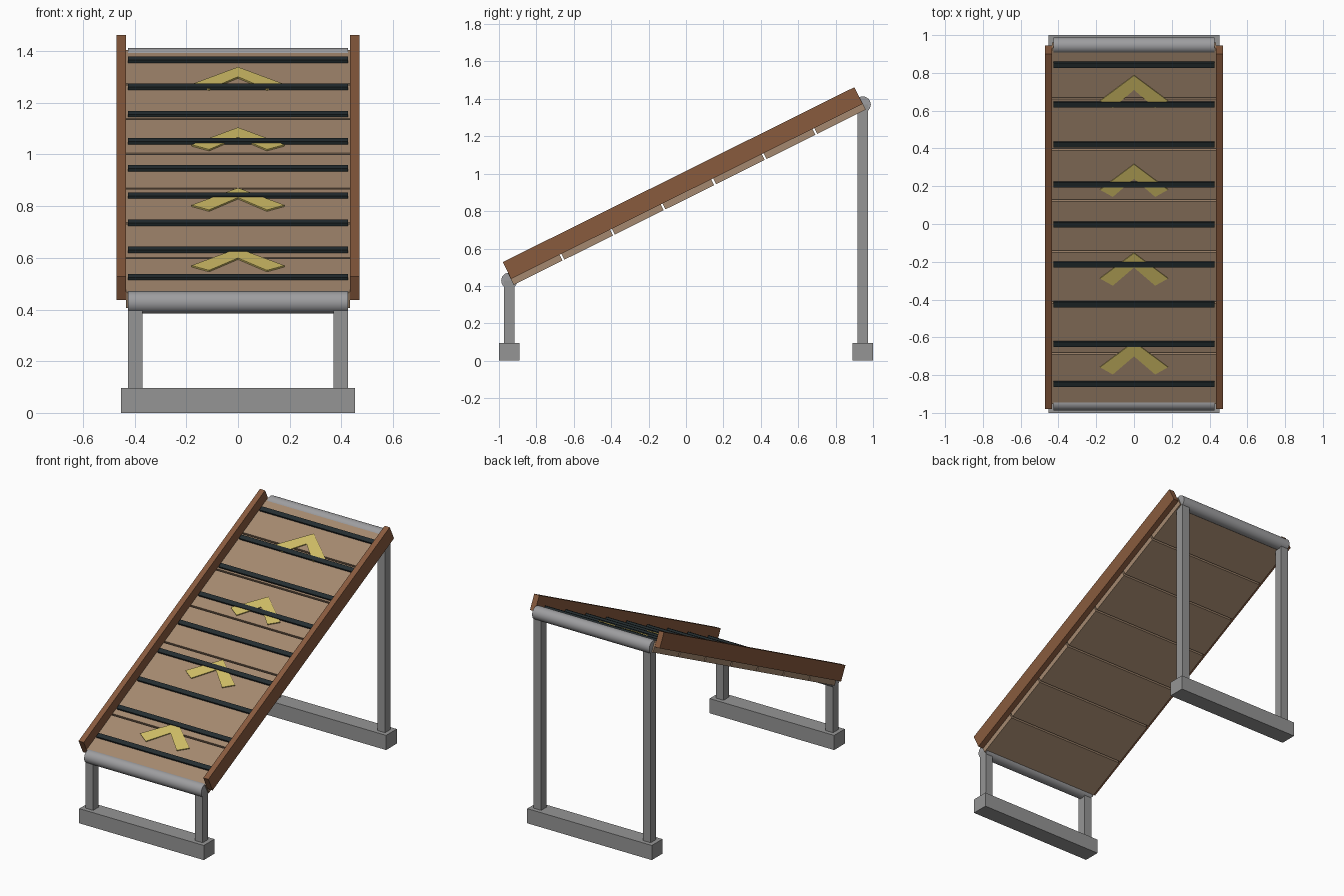
import bpy, bmesh, math
from mathutils import Matrix, Vector

if "Cube" in bpy.data.objects:
    bpy.data.objects.remove(bpy.data.objects["Cube"])


def mat(name, r, g, b):
    m = bpy.data.materials.new(name)
    m.diffuse_color = (r, g, b, 1)
    m.use_nodes = True
    m.node_tree.nodes["Principled BSDF"].inputs["Base Color"].default_value = m.diffuse_color
    return m


RAIL = mat("dark wood", 0.25, 0.105, 0.048)
DECK = mat("light wood", 0.375, 0.25, 0.16)
STEEL = mat("grey steel", 0.30, 0.30, 0.30)
ROLLER = mat("pale steel", 0.34, 0.34, 0.35)
GRIP = mat("black rubber", 0.018, 0.027, 0.030)
PAINT = mat("yellow paint", 0.62, 0.50, 0.13)

# Slope frame: local y runs up the ramp, local z is normal to it
SLOPE = Matrix.Translation((0, -0.0175, 0.95)) @ Matrix.Rotation(math.radians(26.45), 4, 'X')
FLAT = Matrix.Identity(4)


def add(name, bm, material, frame):
    bmesh.ops.recalc_face_normals(bm, faces=bm.faces)
    me = bpy.data.meshes.new(name)
    bm.to_mesh(me)
    bm.free()
    me.materials.append(material)
    ob = bpy.data.objects.new(name, me)
    ob.matrix_world = frame
    bpy.context.collection.objects.link(ob)
    return ob


def box(name, x, y, z, material, frame=FLAT):
    """Box from three (min, max) ranges."""
    bm = bmesh.new()
    bmesh.ops.create_cube(bm, size=1)
    for v in bm.verts:
        v.co = Vector([(a + b) / 2 + c * (b - a) for c, (a, b) in zip(v.co, (x, y, z))])
    return add(name, bm, material, frame)


def mirrored(lo, hi, s):
    return tuple(sorted((lo * s, hi * s)))


# Ramp deck of seven planks
PITCH, GAP = 0.302, 0.011
for i in range(7):
    c = (i - 3) * PITCH
    h = (PITCH - GAP) / 2
    box("deck_plank", (-0.434, 0.434), (c - h, c + h), (-0.085, -0.016), DECK, SLOPE)

# Side rails
for s in (-1, 1):
    box("side_rail", mirrored(0.434, 0.471, s), (-1.05, 1.05), (-0.05, 0.05), RAIL, SLOPE)

# Grip battens across the deck
for i in range(9):
    c = 0.012 + (i - 4) * 0.236
    box("grip_batten", (-0.425, 0.425), (c - 0.015, c + 0.015), (-0.017, -0.004), GRIP, SLOPE)

# Painted direction chevrons
OUTLINE = [(0, 0), (-0.18, -0.15), (-0.112, -0.192), (0, -0.085), (0.112, -0.192), (0.18, -0.15)]
for i in range(4):
    t = 0.892 - i * 0.525
    bm = bmesh.new()
    face = bm.faces.new([bm.verts.new((x, t + y, -0.0165)) for x, y in OUTLINE])
    ext = bmesh.ops.extrude_face_region(bm, geom=[face])
    top = [g for g in ext["geom"] if isinstance(g, bmesh.types.BMVert)]
    bmesh.ops.translate(bm, verts=top, vec=(0, 0, 0.007))
    add("chevron_marking", bm, PAINT, SLOPE)

# Support frames: foot beam, two posts and a round end bar
for end, s, top in (("front", -1, 0.428), ("back", 1, 1.37)):
    box(end + "_foot", (-0.452, 0.452), mirrored(0.89, 1.0, s), (0, 0.096), STEEL)
    for k in (-1, 1):
        box(end + "_post", mirrored(0.37, 0.425, k), mirrored(0.9175, 0.9725, s),
            (0.09, top), STEEL)
    bm = bmesh.new()
    bmesh.ops.create_cone(bm, cap_ends=True, segments=24, radius1=0.043, radius2=0.043, depth=0.85)
    frame = Matrix.Translation((0, 0.945 * s, top)) @ Matrix.Rotation(math.pi / 2, 4, 'Y')
    bar = add(end + "_round_bar", bm, ROLLER, frame)
    bpy.context.view_layer.objects.active = bar
    bar.select_set(True)
    bpy.ops.object.shade_smooth_by_angle(angle=math.radians(35))
    bar.select_set(False)
